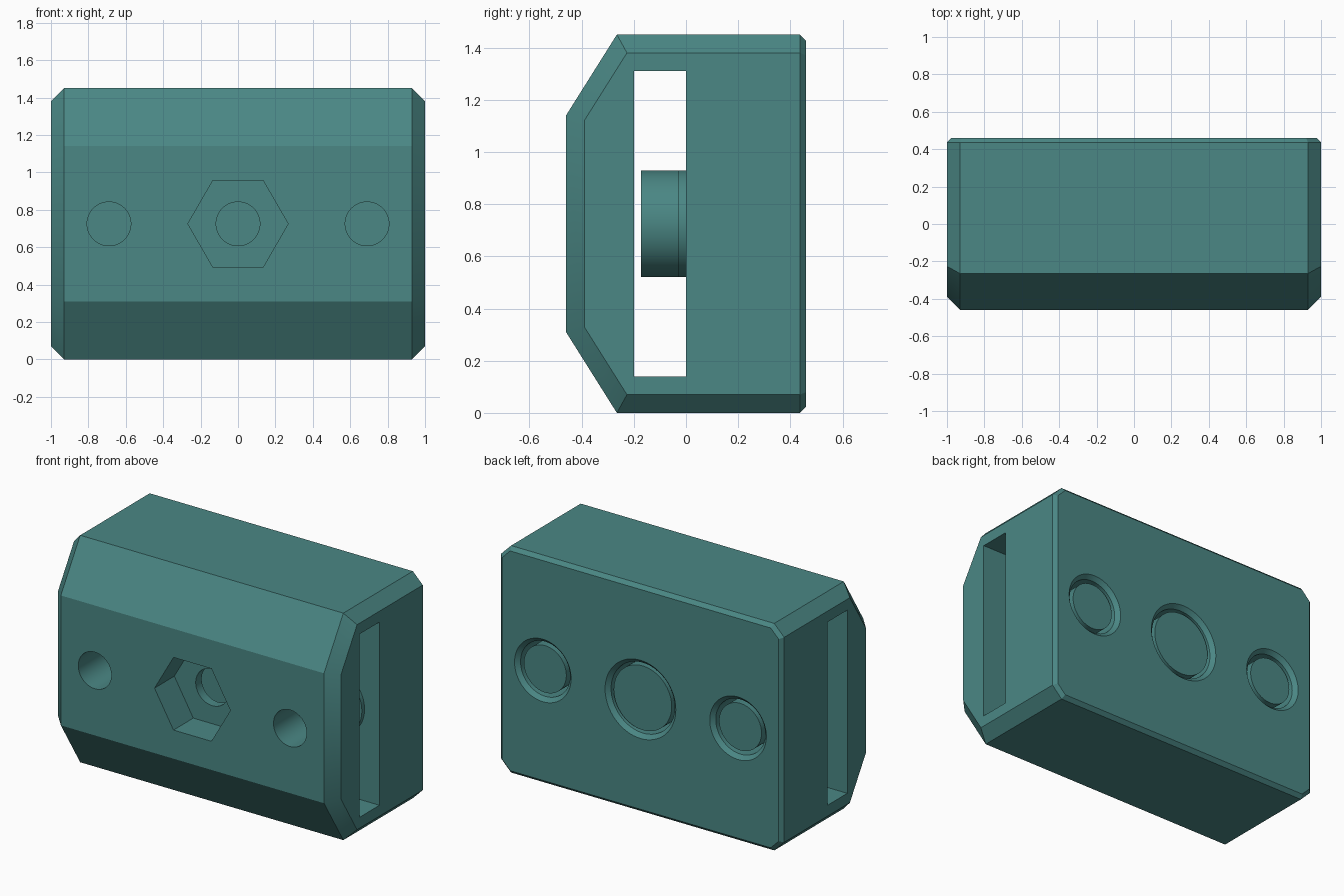
import bpy, bmesh, math

if "Cube" in bpy.data.objects:
    bpy.data.objects.remove(bpy.data.objects["Cube"])

MID = 0.725          # height of the bore axes
SIDE = 0.69          # x of the outer bores

teal = bpy.data.materials.new("teal_plastic")
teal.diffuse_color = (0.069, 0.242, 0.232, 1)
teal.use_nodes = True
teal.node_tree.nodes["Principled BSDF"].inputs["Base Color"].default_value = teal.diffuse_color


def finish(name, bm):
    bmesh.ops.recalc_face_normals(bm, faces=bm.faces[:])
    mesh = bpy.data.meshes.new(name)
    bm.to_mesh(mesh)
    bm.free()
    ob = bpy.data.objects.new(name, mesh)
    bpy.context.collection.objects.link(ob)
    mesh.materials.append(teal)
    return ob


def turned(name, x, profile, sides=64, turn=0.0):
    """Closed solid turned about a y axis; profile is (radius, y) pairs."""
    bm = bmesh.new()
    rings = []
    for r, y in profile:
        ring = []
        for i in range(sides):
            a = 2 * math.pi * i / sides + turn
            ring.append(bm.verts.new((x + r * math.cos(a), y, MID + r * math.sin(a))))
        rings.append(ring)
    for a, b in zip(rings, rings[1:]):
        for i in range(sides):
            j = (i + 1) % sides
            bm.faces.new((a[i], a[j], b[j], b[i]))
    bm.faces.new(rings[0])
    bm.faces.new(rings[-1])
    return finish(name, bm)


def box(name, x0, x1, y0, y1, z0, z1):
    bm = bmesh.new()
    bmesh.ops.create_cube(bm, size=1)
    for v in bm.verts:
        v.co.x = x0 + (v.co.x + 0.5) * (x1 - x0)
        v.co.y = y0 + (v.co.y + 0.5) * (y1 - y0)
        v.co.z = z0 + (v.co.z + 0.5) * (z1 - z0)
    return finish(name, bm)


def cut(target, cutter):
    cutter.hide_render = True
    mod = target.modifiers.new("cut", 'BOOLEAN')
    mod.operation = 'DIFFERENCE'
    mod.solver = 'EXACT'
    mod.object = cutter
    bpy.context.view_layer.objects.active = target
    bpy.ops.object.modifier_apply(modifier=mod.name)
    bpy.data.objects.remove(cutter)


# Housing: chamfered block, made as the hull of its corner points
corners = [(0.93, -0.46, 0.31), (0.93, -0.265, 0.0), (0.93, 0.437, 0.0),
           (1.0, -0.39, 0.33), (1.0, -0.2263, 0.07), (1.0, 0.437, 0.07),
           (0.977, 0.46, 0.0795), (0.9205, 0.46, 0.023)]
bm = bmesh.new()
for x, y, z in corners:
    for sx in (-1, 1):
        for zz in (z, 2 * MID - z):
            bm.verts.new((sx * x, y, zz))
bmesh.ops.convex_hull(bm, input=bm.verts[:])
bmesh.ops.dissolve_limit(bm, angle_limit=math.radians(2),
                         verts=bm.verts[:], edges=bm.edges[:])
housing = finish("housing", bm)

# Slot running through from end to end
cut(housing, box("slot_cutter", -1.2, 1.2, -0.2, 0.0, 0.14, 1.31))

# Front: three round bores and a hexagonal pocket
for x in (-SIDE, 0, SIDE):
    cut(housing, turned("front_bore_cutter", x, [(0.117, -0.6), (0.117, -0.1)]))
cut(housing, turned("hex_cutter", 0, [(0.268, -0.6), (0.268, -0.26)], sides=6))

# Back: three bores with a chamfered rim
for x, r in ((-SIDE, 0.175), (0, 0.225), (SIDE, 0.175)):
    cut(housing, turned("back_bore_cutter", x,
                        [(r, -0.1), (r, 0.435), (r + 0.065, 0.5)]))

# Plungers sitting in the back bores
centre = turned("centre_plunger", 0, [(0.205, -0.172), (0.205, 0.437)])
sides = [turned(n, x, [(0.205, -0.028), (0.205, 0.0), (0.15, 0.0), (0.15, 0.437)])
         for n, x in (("left_plunger", -SIDE), ("right_plunger", SIDE))]

# Smooth round walls, sharp edges
bpy.ops.object.select_all(action='DESELECT')
for ob in [housing, centre] + sides:
    ob.select_set(True)
bpy.context.view_layer.objects.active = housing
bpy.ops.object.shade_smooth_by_angle(angle=math.radians(30))
